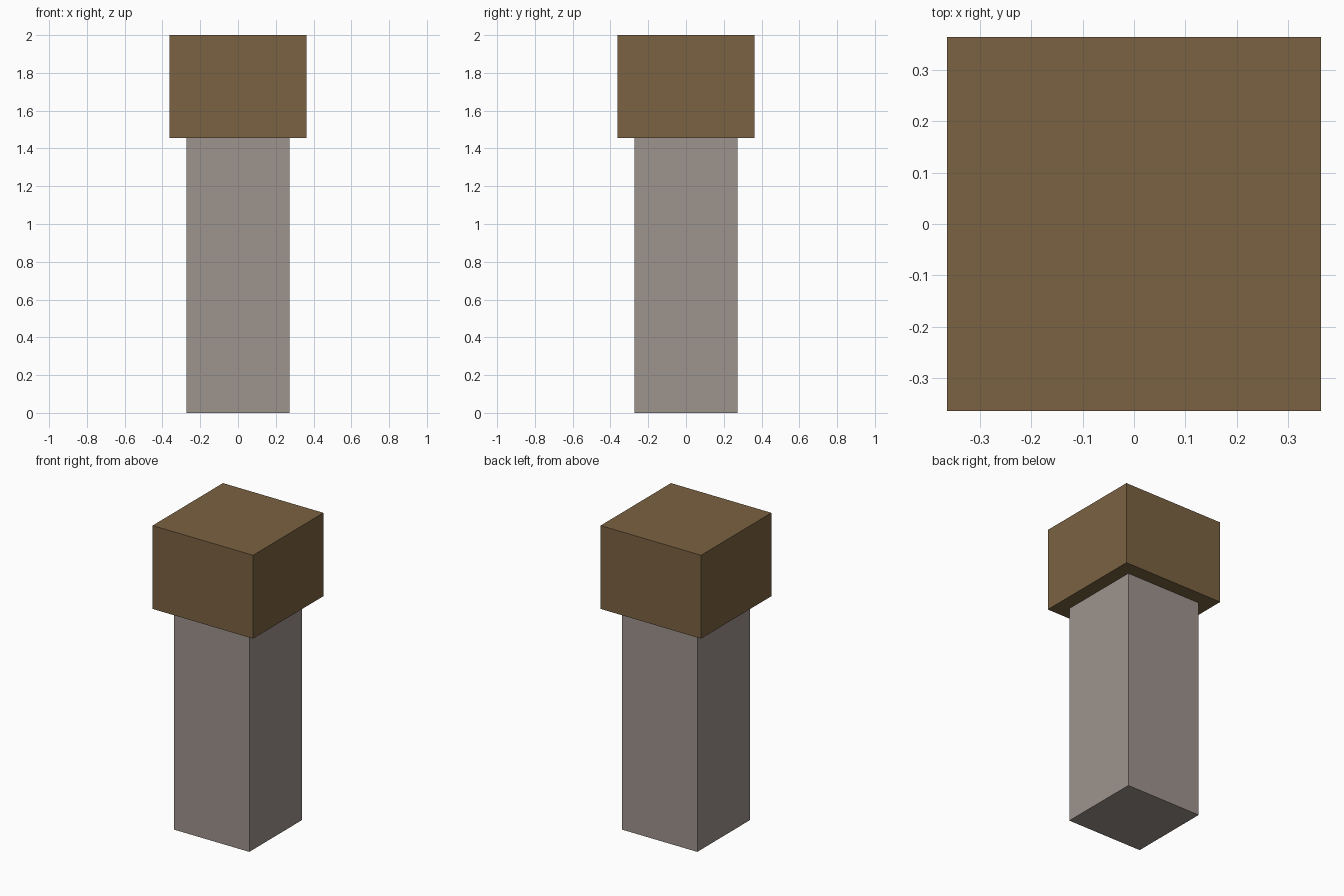
import bpy

cube = bpy.data.objects.get("Cube")
if cube:
    bpy.data.objects.remove(cube, do_unlink=True)

U = 2.0 / 11  # module: post is 3 x 3 x 8, cap is 4 x 4 x 3


def make_material(name, rgb):
    mat = bpy.data.materials.new(name)
    mat.use_nodes = True
    mat.diffuse_color = (*rgb, 1)
    bsdf = next(n for n in mat.node_tree.nodes if n.type == 'BSDF_PRINCIPLED')
    bsdf.inputs["Base Color"].default_value = (*rgb, 1)
    return mat


def make_block(name, width, bottom, top, mat):
    bpy.ops.mesh.primitive_cube_add(size=1, location=(0, 0, (bottom + top) / 2))
    obj = bpy.context.object
    obj.name = name
    obj.scale = (width, width, top - bottom)
    bpy.ops.object.transform_apply(location=False, rotation=False, scale=True)
    obj.data.materials.append(mat)
    return obj


# Square grey post with a wider brown block on top
make_block("post", 3 * U, 0, 8 * U, make_material("warm grey", (0.337, 0.292, 0.266)))
make_block("cap", 4 * U, 8 * U, 11 * U, make_material("brown", (0.195, 0.122, 0.054)))
